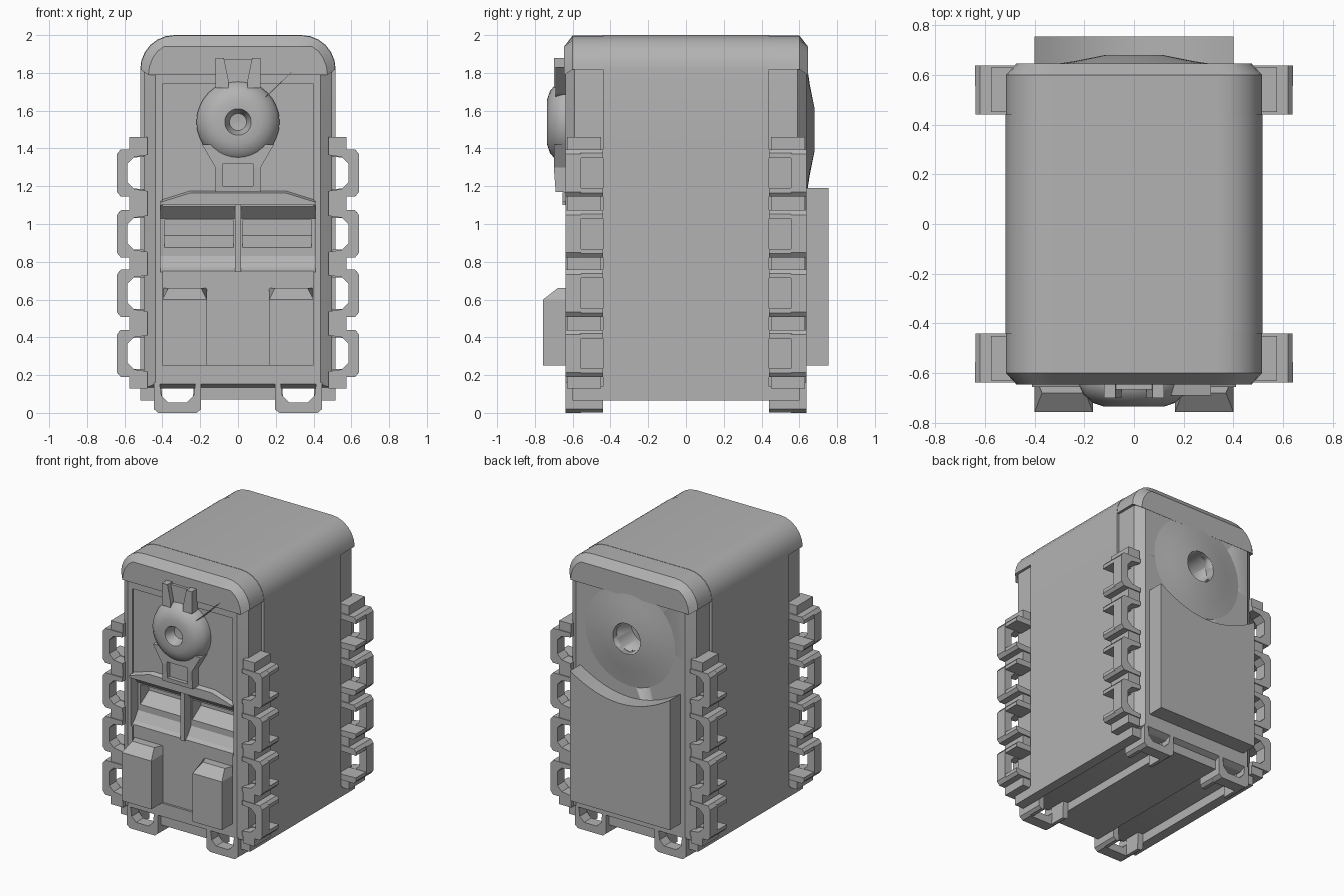
import bpy, bmesh, math
from mathutils import Vector

if "Cube" in bpy.data.objects:
    bpy.data.objects.remove(bpy.data.objects["Cube"])

grey = bpy.data.materials.new("warm_grey")
grey.diffuse_color = (0.45, 0.45, 0.45, 1)
grey.use_nodes = True
grey.node_tree.nodes["Principled BSDF"].inputs["Base Color"].default_value = grey.diffuse_color


def finish(name, bm, smooth=False):
    bmesh.ops.recalc_face_normals(bm, faces=bm.faces)
    me = bpy.data.meshes.new(name)
    bm.to_mesh(me)
    bm.free()
    ob = bpy.data.objects.new(name, me)
    bpy.context.collection.objects.link(ob)
    me.materials.append(grey)
    if smooth:
        bpy.ops.object.select_all(action='DESELECT')
        ob.select_set(True)
        bpy.context.view_layer.objects.active = ob
        bpy.ops.object.shade_smooth_by_angle(angle=math.radians(35))
    return ob


def loft(name, rings, smooth=False):
    """Skin equal-length closed rings and cap both ends."""
    bm = bmesh.new()
    vs = [[bm.verts.new(p) for p in r] for r in rings]
    n = len(vs[0])
    for a, b in zip(vs, vs[1:]):
        for i in range(n):
            bm.faces.new((a[i], a[(i + 1) % n], b[(i + 1) % n], b[i]))
    bm.faces.new(vs[0])
    bm.faces.new(vs[-1])
    return finish(name, bm, smooth)


def prism(name, pts, y0, y1, smooth=False):
    """Front outline (x, z) pushed along y."""
    return loft(name, [[(x, y, z) for x, z in pts] for y in (y0, y1)], smooth)


def box(name, x0, x1, y0, y1, z0, z1):
    return prism(name, [(x0, z0), (x1, z0), (x1, z1), (x0, z1)], y0, y1)


def side_prism(name, pts, x0, x1):
    """Side outline (y, z) pushed along x."""
    return loft(name, [[(x, y, z) for y, z in pts] for x in (x0, x1)])


def lathe(name, prof, zc, n=32):
    """Round part about a y axis through height zc; profile of (radius, y)."""
    rings = [[(r * math.cos(2 * math.pi * i / n), y, zc + r * math.sin(2 * math.pi * i / n))
              for i in range(n)] for r, y in prof]
    return loft(name, rings, True)


def cut(target, cutter):
    cutter.hide_render = True
    cutter.hide_set(True)
    m = target.modifiers.new("cut", 'BOOLEAN')
    m.operation = 'DIFFERENCE'
    m.solver = 'EXACT'
    m.object = cutter


def outline(w, top, inset=0.0):
    """Upright outline with straight sides and rounded top corners."""
    r = 0.18
    half = [(w - inset, 0.13 + inset * 0.4), (w - inset, 1.45)]
    for i in range(7):
        a = math.pi / 2 * i / 6
        half.append((w - r + (r - inset) * math.cos(a), top - r + (r - inset) * math.sin(a)))
    return half + [(-x, z) for x, z in reversed(half)]


# Main case with chamfered end faces
levels = [(-0.637, 0.06), (-0.60, 0.012), (-0.59, 0), (0.59, 0), (0.60, 0.012), (0.637, 0.06)]
case = loft("case", [[(x, y, z) for x, z in outline(0.497, 1.99, ins)] for y, ins in levels], True)

# Wrap-around shell between the end frames
prism("middle_shell", outline(0.517, 2.0), -0.44, 0.44, True)

# Top caps over the end frames
for s in (-1, 1):
    cap = [p for p in outline(0.515, 1.998) if p[1] > 1.75]
    cap_in = [(x * 0.92, min(z, 1.97)) for x, z in cap]
    loft("top_cap", [[(x, s * 0.435, z) for x, z in cap],
                     [(x, s * 0.60, z) for x, z in cap],
                     [(x, s * 0.645, z - 0.03) for x, z in cap_in]], True)

# Shallow front panel and deeper compartment behind it
cut(case, box("front_panel_cutter", -0.4, 0.4, -0.8, -0.622, 0.25, 1.74))
cut(case, side_prism("compartment_cutter",
    [(-0.8, 1.10), (-0.63, 1.10), (-0.56, 1.03), (-0.56, 0.83), (-0.60, 0.77), (-0.63, 0.745), (-0.8, 0.745)],
    -0.41, 0.41))
for s in (-1, 1):
    a, b = sorted((s * 0.025, s * 0.39))
    cut(case, side_prism("bin_cutter",
        [(-0.6, 1.02), (-0.46, 1.02), (-0.46, 0.94), (-0.6, 0.85)], a, b))
box("compartment_divider", -0.016, 0.016, -0.635, -0.5, 0.745, 1.11)

# Hood lip over the compartment
loft("hood_lip", [[(x, -0.61, z) for x, z in [(-.41, 1.1), (.41, 1.1), (.41, 1.13), (.25, 1.18), (-.25, 1.18), (-.41, 1.13)]],
                  [(x, -0.655, z) for x, z in [(-.41, 1.1), (.41, 1.1), (.41, 1.115), (.25, 1.165), (-.25, 1.165), (-.41, 1.115)]]])

# Front dial with a dished centre
lathe("dial", [(0.22, -0.60), (0.22, -0.65), (0.205, -0.685), (0.165, -0.72), (0.12, -0.735),
               (0.07, -0.735), (0.045, -0.665), (0.005, -0.66)], 1.54)

# Stem under the dial with a small square recess
stem = loft("dial_stem", [[(-.12, y0, 1.17), (.12, y0, 1.17), (.12, y1, 1.3), (.19, y1, 1.42), (-.19, y1, 1.42), (-.12, y1, 1.3)]
                          for y0, y1 in [(-0.61, -0.61), (-0.69, -0.70)]])
cut(stem, box("stem_cutter", -0.08, 0.08, -0.8, -0.665, 1.2, 1.32))

# Bracket above the dial
for s in (-1, 1):
    prism("bracket_arm", [(s * .075, 1.88), (s * .12, 1.88), (s * .12, 1.72), (s * .05, 1.72), (s * .05, 1.76)], -0.70, -0.61)
box("bracket_plate", -0.08, 0.08, -0.665, -0.6, 1.70, 1.87)

# Slim lever beside the dial
prism("lever", [(0.12, 1.65), (0.17, 1.69), (0.31, 1.83)], -0.69, -0.61)

# Front pouches with sloped tops
for s in (-1, 1):
    a, b, c, d = s * 0.165, s * 0.40, s * 0.195, s * 0.37
    loft("front_pouch", [[(a, -0.61, z), (b, -0.61, z), (b, y, z), (a, y, z)] for z, y in ((0.25, -0.757), (0.60, -0.757))]
         + [[(a, -0.61, 0.66), (b, -0.61, 0.66), (d, -0.68, 0.66), (c, -0.68, 0.66)]])

# Raised back panel with a scooped top edge
scoop = [(x, 1.06 + 0.13 * (x / 0.4) ** 2) for x in [0.4 - 0.8 * i / 16 for i in range(17)]]
prism("back_panel", [(-0.4, 0.25), (0.4, 0.25)] + scoop, 0.6, 0.755, True)

# Cone-shaped collar and round port on the back
collar = lathe("port_collar", [(0.36, 0.61), (0.36, 0.637), (0.24, 0.655), (0.115, 0.68)], 1.5)
port = lathe("port_cutter", [(0.11, 0.47), (0.11, 0.9)], 1.5)
cut(case, port)
cut(collar, port)

# Clip cross-section: u runs outward from the case, v runs along the rail
CLIP = [(.48, .125), (.62, .125), (.64, .10), (.64, -.10), (.62, -.125), (.48, -.125),
        (.48, -.095), (.55, -.085), (.585, -.05), (.585, .05), (.55, .085), (.48, .095)]
ARM = [(.48, .085), (.48, .125), (.62, .125), (.637, .105), (.637, .08)]


def clip(name, place, sy):
    loft(name, [[place(u, v, sy * y) for u, v in CLIP] for y in (0.555, 0.637)])
    for f in (-1, 1):
        loft(name + "_arm", [[place(u, f * v, sy * y) for u, v in ARM] for y in (0.44, 0.56)])


heights = (1.27, 0.948, 0.633, 0.315)
for sx in (-1, 1):
    for sy in (-1, 1):
        # Side clips and the rail blocks between them
        for zc in heights:
            clip("side_clip", lambda u, v, y: (sx * u, y, zc + v), sy)
        for z0, z1 in ((1.385, 1.46), (1.06, 1.155), (0.745, 0.835), (0.43, 0.52), (0.13, 0.20)):
            x0, x1 = sorted((sx * 0.48, sx * 0.575))
            y0, y1 = sorted((sy * 0.45, sy * 0.63))
            box("rail_block", x0, x1, y0, y1, z0, z1)
        # Feet use the same clip turned downward
        clip("foot", lambda u, v, y: (sx * 0.32 + v, y, 0.64 - u), sy)
    # Runner under each side
    x0, x1 = sorted((sx * 0.445, sx * 0.517))
    box("bottom_runner", x0, x1, -0.60, 0.60, 0.065, 0.14)

# Centre plate underneath
box("bottom_plate", -0.195, 0.195, -0.60, 0.60, 0.07, 0.14)
